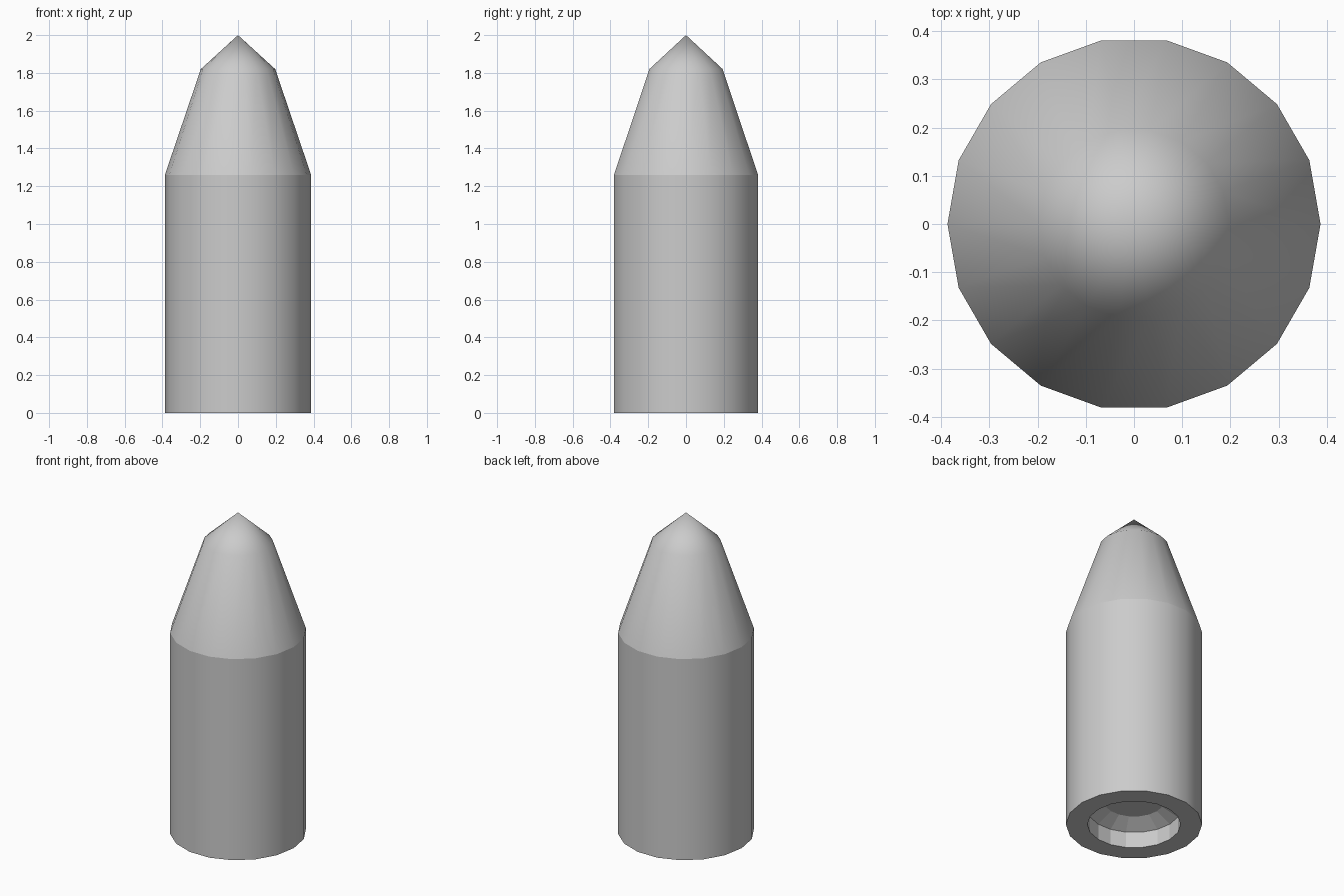
import bpy, bmesh, math

if "Cube" in bpy.data.objects:
    bpy.data.objects.remove(bpy.data.objects["Cube"])

SIDES = 18

# Half profile (radius, height): recess ceiling, tapered recess, rim, wall, nose, tip
PROFILE = [(0.17, 0.15), (0.265, 0.10), (0.265, 0.0), (0.387, 0.0),
           (0.387, 1.26), (0.197, 1.82)]
SHARP_RINGS = (0, 1, 2, 3, 4)   # creased rings
SMOOTH_BANDS = (3, 4)           # outer wall and nose

bm = bmesh.new()


def ring(radius, z):
    return [bm.verts.new((radius * math.cos(2 * math.pi * i / SIDES),
                          radius * math.sin(2 * math.pi * i / SIDES), z))
            for i in range(SIDES)]


rings = [ring(r, z) for r, z in PROFILE]

# Side bands
for b, (low, high) in enumerate(zip(rings, rings[1:])):
    for i in range(SIDES):
        j = (i + 1) % SIDES
        face = bm.faces.new((low[i], low[j], high[j], high[i]))
        face.smooth = b in SMOOTH_BANDS

# Pointed tip
tip = bm.verts.new((0, 0, 2.0))
for i in range(SIDES):
    bm.faces.new((rings[-1][i], rings[-1][(i + 1) % SIDES], tip)).smooth = True

# Recess ceiling
bm.faces.new(rings[0])
bmesh.ops.recalc_face_normals(bm, faces=bm.faces[:])

# Creases
for k in SHARP_RINGS:
    for i in range(SIDES):
        bm.edges.get((rings[k][i], rings[k][(i + 1) % SIDES])).smooth = False

mesh = bpy.data.meshes.new("pointed_shell")
bm.to_mesh(mesh)
bm.free()
bpy.context.collection.objects.link(bpy.data.objects.new("pointed_shell", mesh))
